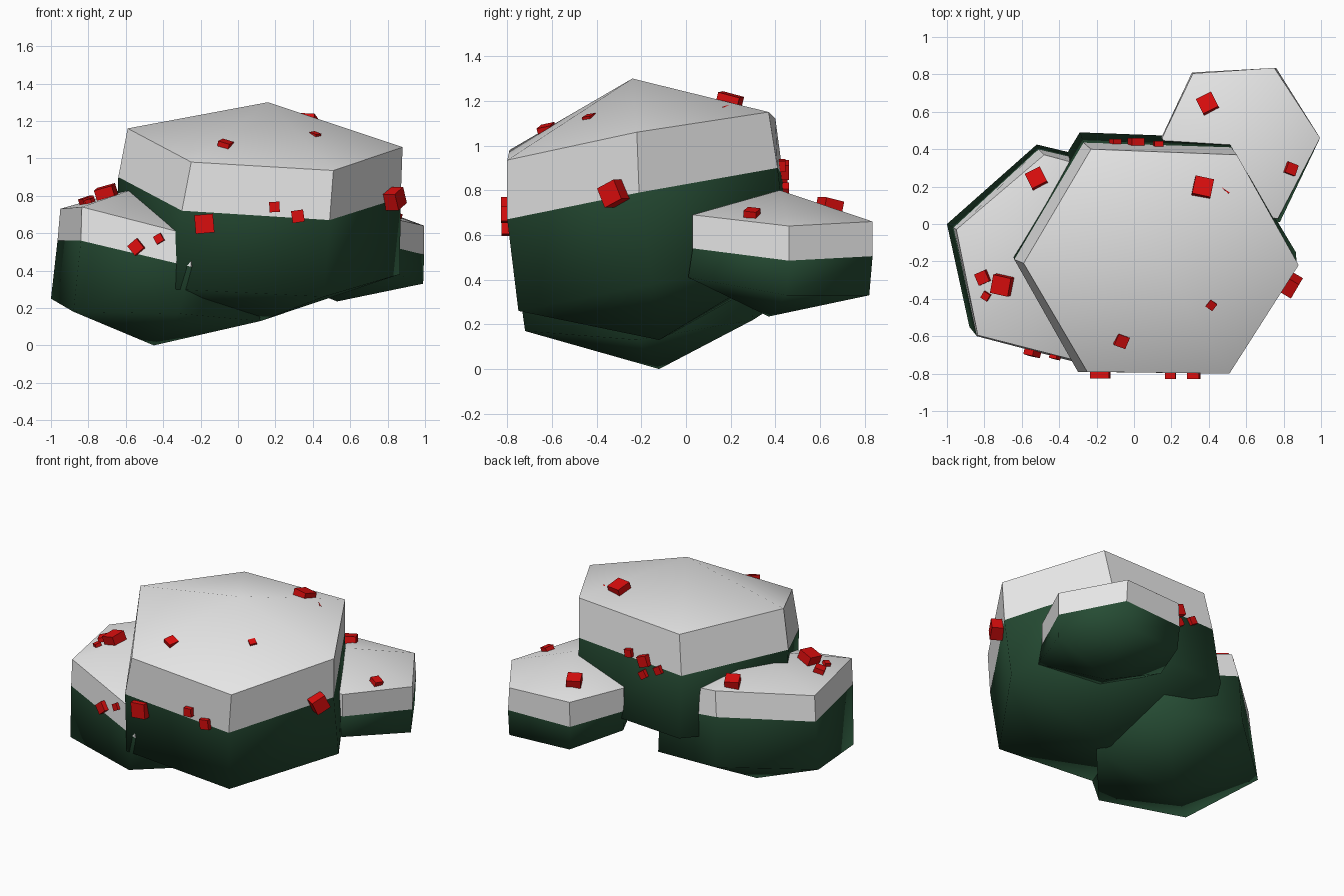
import bpy, bmesh, math
from mathutils import Vector, Matrix


def material(name, col):
    m = bpy.data.materials.new(name)
    m.diffuse_color = (*col, 1)
    return m


SNOW = material("snow_white", (0.8, 0.8, 0.8))
LEAF = material("dark_green", (0.019, 0.072, 0.034))
RED = material("berry_red", (0.7, 0.004, 0.004))


def finish(name, bm, mat, angle=None):
    bmesh.ops.recalc_face_normals(bm, faces=bm.faces)
    me = bpy.data.meshes.new(name)
    bm.to_mesh(me)
    bm.free()
    me.materials.append(mat)
    ob = bpy.data.objects.new(name, me)
    bpy.context.collection.objects.link(ob)
    if angle:
        bpy.context.view_layer.objects.active = ob
        ob.select_set(True)
        bpy.ops.object.shade_smooth_by_angle(angle=math.radians(angle))
        ob.select_set(False)
    return ob


def hull(name, low, ring_a, ring_b, high, mat, angle):
    """Six-sided drum between two rings, closed by a low and a high centre point."""
    bm = bmesh.new()
    a = [bm.verts.new(p) for p in ring_a]
    b = [bm.verts.new(p) for p in ring_b]
    lo, hi = bm.verts.new(low), bm.verts.new(high)
    for i in range(len(a)):
        j = (i + 1) % len(a)
        bm.faces.new((a[i], a[j], b[j], b[i]))
        bm.faces.new((lo, a[j], a[i]))
        bm.faces.new((hi, b[i], b[j]))
    return finish(name, bm, mat, angle)


def bush(name, nadir, base, rim, top, apex):
    mid = sum((Vector(p) for p in rim), Vector()) / len(rim)
    hull(name + "_leaves", nadir, base, rim, mid, LEAF, 75)
    hull(name + "_snow_cap", mid, rim, top, apex, SNOW, 35)


# rings run: left, front left, front right, right, back right, back left
bush("main_bush", (0.12, -0.12, 0.13),
     [(-.66, -.12, .40), (-.33, -.73, .30), (.46, -.75, .26),
      (.865, -.15, .38), (.50, .46, .48), (-.29, .49, .46)],
     [(-.64, -.19, .90), (-.30, -.79, .72), (.49, -.80, .67),
      (.87, -.21, .79), (.52, .41, .90), (-.27, .435, .86)],
     [(-.59, -.21, 1.16), (-.25, -.79, .98), (.51, -.80, .935),
      (.88, -.22, 1.06), (.55, .37, 1.15), (-.23, .40, 1.12)],
     (.16, -.24, 1.30))
bush("left_bush", (-.45, -.12, 0),
     [(-1, 0, .25), (-.88, -.55, .18), (-.32, -.72, .17),
      (.12, -.22, .13), (0, .30, .22), (-.52, .425, .30)],
     [(-.965, -.02, .56), (-.84, -.60, .56), (-.25, -.755, .42),
      (.08, -.25, .42), (0, .28, .52), (-.51, .40, .63)],
     [(-.95, -.03, .73), (-.835, -.595, .74), (-.25, -.745, .59),
      (.06, -.25, .58), (0, .24, .68), (-.48, .37, .79)],
     (-.46, -.13, .87))
bush("back_right_bush", (.53, .37, .235),
     [(.16, .45, .38), (.34, .04, .40), (.78, .01, .41),
      (.99, .45, .33), (.76, .82, .33), (.32, .80, .34)],
     [(.145, .46, .52), (.33, .04, .55), (.77, .03, .54),
      (.995, .46, .485), (.76, .835, .505), (.31, .81, .50)],
     [(.15, .46, .675), (.34, .05, .70), (.77, .03, .69),
      (.995, .46, .64), (.75, .835, .66), (.315, .805, .665)],
     (.56, .42, .80))

# berries: x, y, z, size, spin, grouped by the direction they face
BERRIES = {
    (0, -1, 0): [(-.18, -.775, .65, .10, 5), (.195, -.80, .74, .055, 3),
                 (.32, -.795, .69, .065, 8)],
    (-.25, -1, .05): [(-.54, -.675, .525, .065, 40), (-.42, -.70, .57, .045, 30)],
    (.85, -.5, 0): [(.83, -.32, .785, .095, 25)],
    (-.3, -.1, 1): [(-.70, -.325, .80, .10, 60), (-.805, -.285, .76, .065, 5),
                    (-.79, -.385, .765, .04, 40)],
    (-.1, .2, 1): [(-.52, .24, .80, .09, 0), (.395, .64, .715, .09, 0)],
    (.35, 0, 1): [(.835, .295, .685, .06, 70), (.86, .44, .67, .03, 40)],
    (.1, .25, 1): [(.365, .19, 1.18, .10, 10)],
    (.5, .3, 1): [(.49, .19, 1.145, .05, 20)],
    (.2, -.3, 1): [(.41, -.43, 1.115, .045, 20), (-.07, -.62, 1.06, .065, 35)],
    (0, 1, 0): [(-.10, .43, .855, .05, 30), (.01, .425, .89, .07, 20),
                (.13, .42, .91, .05, 10), (.01, .435, .80, .05, 35)],
}
n = 0
for facing, group in BERRIES.items():
    rot = Vector(facing).to_track_quat('Z', 'Y').to_matrix().to_4x4()
    for x, y, z, size, spin in group:
        n += 1
        bm = bmesh.new()
        bmesh.ops.create_cube(bm, size=size, matrix=Matrix.Translation((x, y, z)) @ rot
                              @ Matrix.Rotation(math.radians(spin), 4, 'Z'))
        finish(f"berry_{n}", bm, RED)
